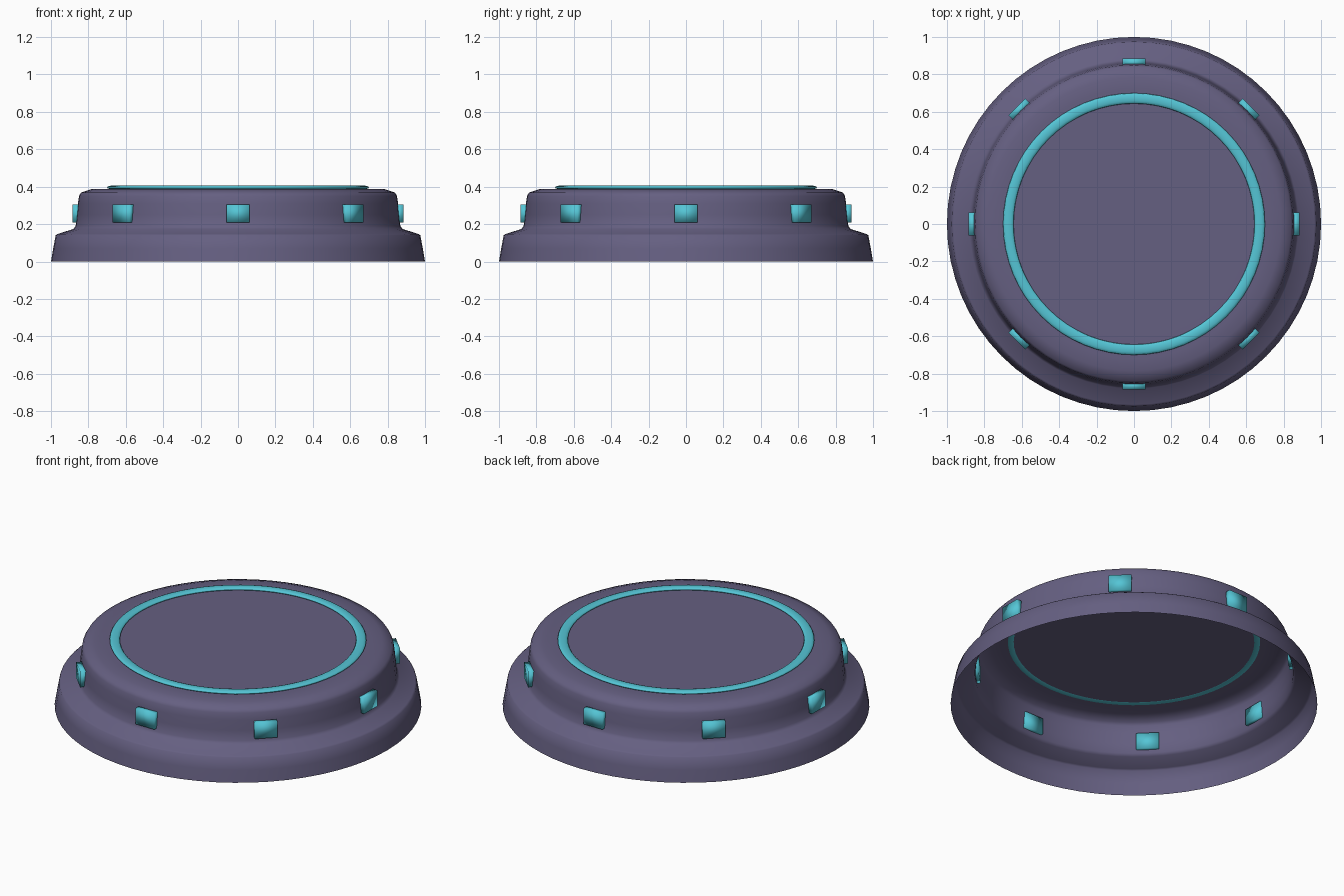
import bpy, bmesh, math
from mathutils import Matrix

if "Cube" in bpy.data.objects:
    bpy.data.objects.remove(bpy.data.objects["Cube"])


def material(name, rgb):
    m = bpy.data.materials.new(name)
    m.diffuse_color = (*rgb, 1)
    m.use_nodes = True
    m.node_tree.nodes["Principled BSDF"].inputs["Base Color"].default_value = m.diffuse_color
    return m


PURPLE = material("dusky purple", (0.130, 0.115, 0.220))
TEAL = material("bright teal", (0.090, 0.560, 0.670))


def finish(name, bm, mat):
    bmesh.ops.recalc_face_normals(bm, faces=bm.faces)
    mesh = bpy.data.meshes.new(name)
    bm.to_mesh(mesh)
    bm.free()
    mesh.materials.append(mat)
    mesh.shade_smooth()
    obj = bpy.data.objects.new(name, mesh)
    bpy.context.collection.objects.link(obj)
    return obj


def lathe(name, profile, mat, closed=False, cap=False, steps=64):
    """Revolve (radius, z) points around the z axis."""
    bm = bmesh.new()
    rings = []
    for r, z in profile:
        rings.append([bm.verts.new((r * math.cos(a), r * math.sin(a), z))
                      for a in (2 * math.pi * i / steps for i in range(steps))])
    pairs = list(zip(rings, rings[1:]))
    if closed:
        pairs.append((rings[-1], rings[0]))
    for low, high in pairs:
        for i in range(steps):
            j = (i + 1) % steps
            bm.faces.new((low[i], low[j], high[j], high[i]))
    if cap:
        bm.faces.new(rings[-1])
    return finish(name, bm, mat)


# Open-bottomed shell: flared skirt, sloped step, upper wall, rounded shoulder, flat lid
shell = lathe("base_shell", [
    (1.0, 0.0), (0.988, 0.07), (0.975, 0.14), (0.965, 0.147),
    (0.88, 0.174), (0.868, 0.19), (0.862, 0.25), (0.856, 0.31), (0.85, 0.35),
    (0.84, 0.368), (0.785, 0.387), (0.72, 0.388), (0.60, 0.388)], PURPLE, cap=True)
# Lid points up, wall points out
if shell.data.polygons[-1].normal.z < 0:
    shell.data.flip_normals()

# Flattened glowing ring set into the lid
ring = [(0.672 + 0.028 * math.cos(a), 0.396 + 0.010 * math.sin(a))
        for a in (2 * math.pi * k / 12 for k in range(12))]
lathe("lid_ring", ring, TEAL, closed=True)

# Eight lamp blocks through the upper wall
for k in range(8):
    bm = bmesh.new()
    bmesh.ops.create_cube(bm, size=1)
    bm.transform(Matrix.Rotation(k * math.pi / 4, 4, 'Z')
                 @ Matrix.Translation((0.865, 0, 0.256))
                 @ Matrix.Diagonal((0.04, 0.125, 0.095, 1)))
    finish(f"side_lamp_{k + 1}", bm, TEAL)
